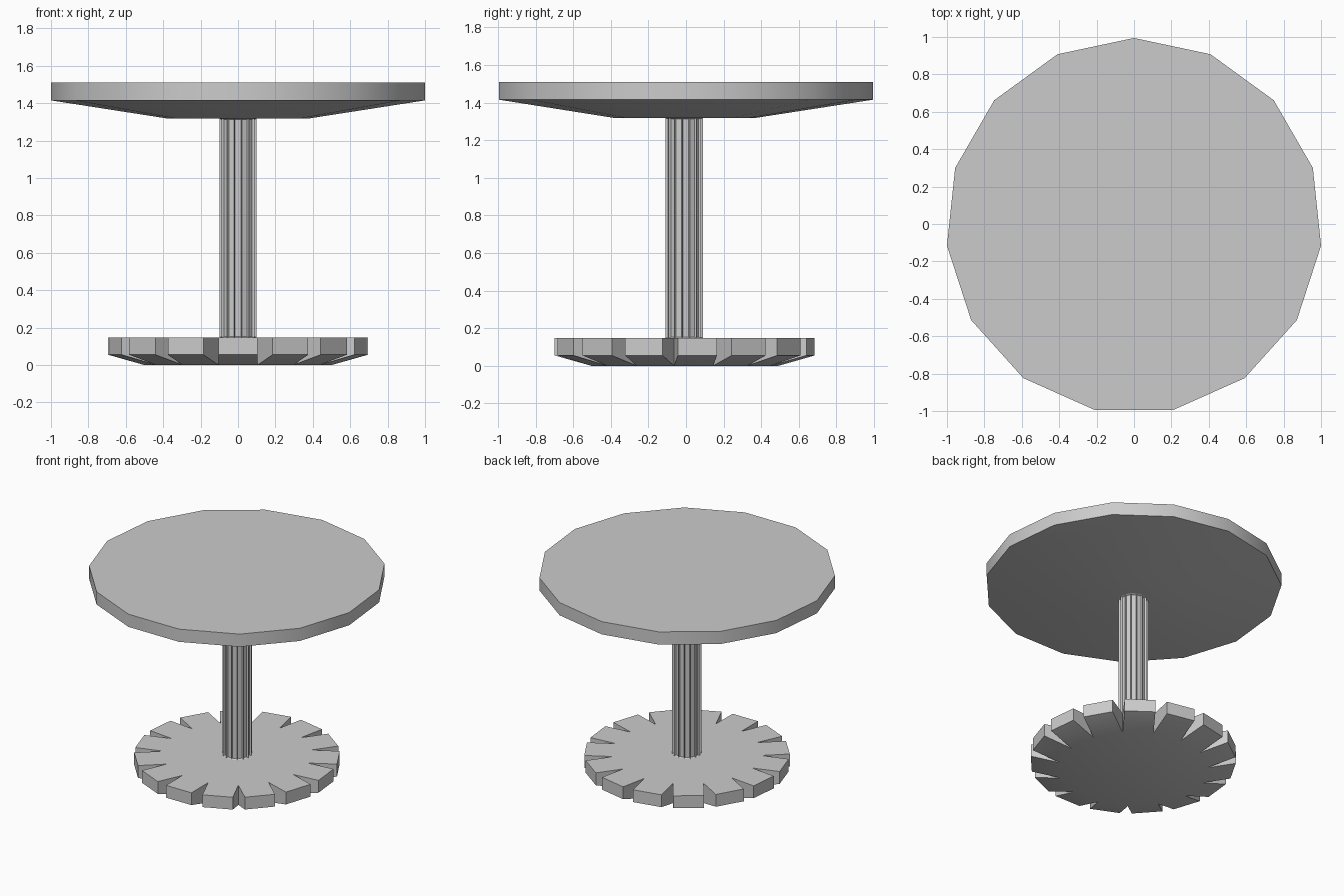
import bpy, bmesh, math
from mathutils import Vector

if "Cube" in bpy.data.objects:
    bpy.data.objects.remove(bpy.data.objects["Cube"])

N = 15                 # sides of every round part
CY = -0.011            # axis offset that centres the odd-sided outline


def lathe(profile):
    """Closed 15-sided solid from (radius, z) rings, bottom to top; flat side faces -y."""
    bm = bmesh.new()
    rings = []
    for r, z in profile:
        ring = []
        for i in range(N):
            a = math.pi / 2 + 2 * math.pi * i / N
            ring.append(bm.verts.new((r * math.cos(a), CY + r * math.sin(a), z)))
        rings.append(ring)
    bm.faces.new(rings[0][::-1])
    bm.faces.new(rings[-1])
    sides = []
    for lo, hi in zip(rings, rings[1:]):
        for i in range(N):
            j = (i + 1) % N
            sides.append(bm.faces.new((lo[i], lo[j], hi[j], hi[i])))
    bm.normal_update()
    return bm, sides


def finish(bm, name):
    bmesh.ops.recalc_face_normals(bm, faces=bm.faces[:])
    me = bpy.data.meshes.new(name)
    bm.to_mesh(me)
    bm.free()
    ob = bpy.data.objects.new(name, me)
    bpy.context.collection.objects.link(ob)
    bpy.ops.object.select_all(action='DESELECT')
    ob.select_set(True)
    bpy.context.view_layer.objects.active = ob
    bpy.ops.object.shade_smooth_by_angle(angle=math.radians(30))
    return ob


# table top with a tapered underside
bm, _ = lathe([(0.38, 1.318), (1.0055, 1.415), (1.0055, 1.51)])
finish(bm, "table_top")

# fluted column: each side is inset and pushed inward
bm, sides = lathe([(0.1005, 0.147), (0.1005, 1.318)])
bmesh.ops.inset_individual(bm, faces=sides, thickness=0.008, depth=-0.012)
finish(bm, "column")

# base: each side of a disc is pulled out into a separate tooth with a raised lower edge
bm, sides = lathe([(0.503, 0.0), (0.503, 0.147)])
for f in bmesh.ops.extrude_discrete_faces(bm, faces=sides)["faces"]:
    out = f.calc_center_median() - Vector((0, CY, 0))
    out.z = 0
    out.normalize()
    for v in f.verts:
        v.co += out * 0.1965
        if v.co.z < 0.01:
            v.co.z = 0.055
finish(bm, "base")
